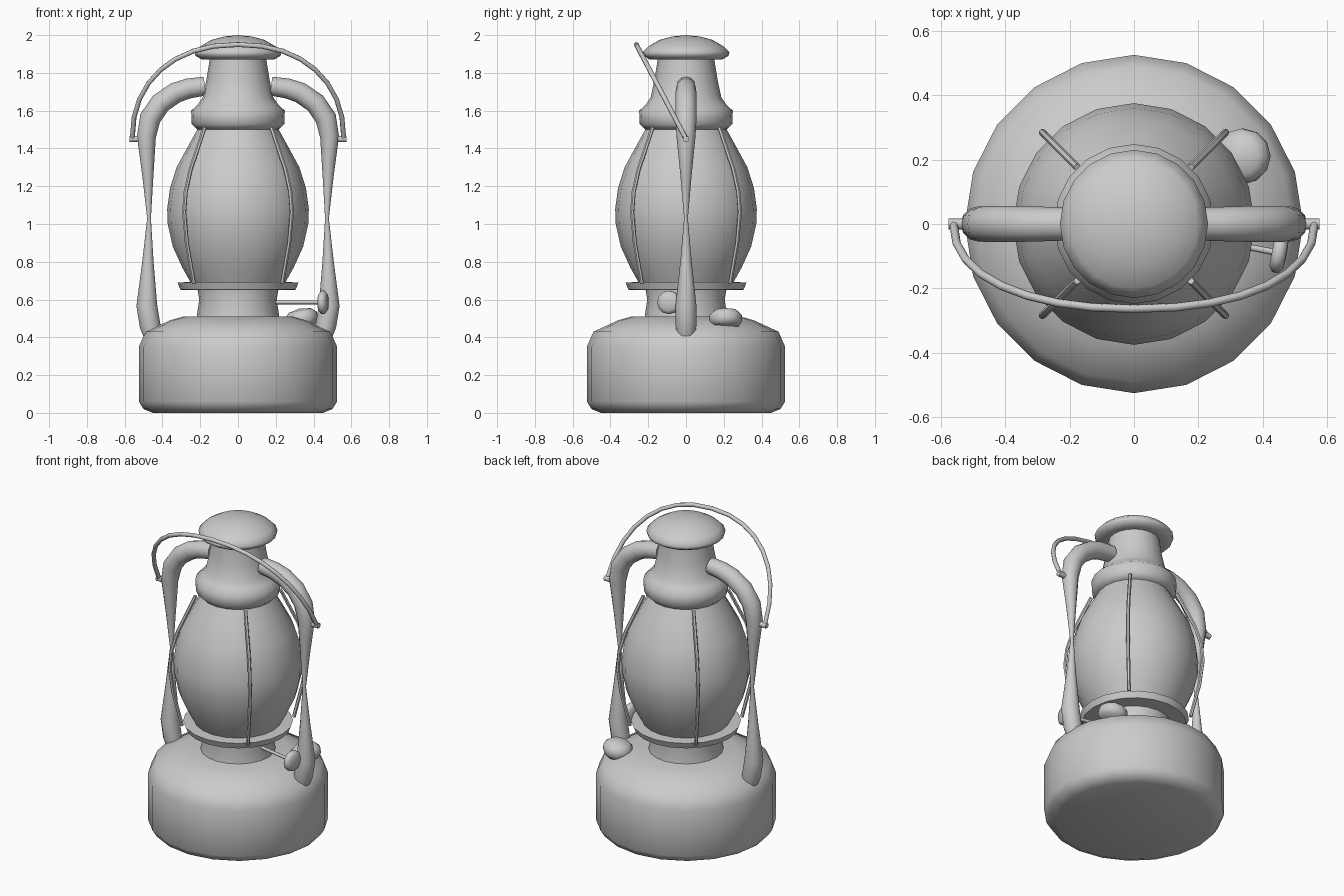
import bpy, bmesh, math
from mathutils import Vector, Matrix

cube = bpy.data.objects.get("Cube")
if cube:
    bpy.data.objects.remove(cube, do_unlink=True)

grey = bpy.data.materials.new("plain_grey")
grey.use_nodes = True
colour = (0.6, 0.6, 0.6, 1)
grey.diffuse_color = colour
grey.node_tree.nodes["Principled BSDF"].inputs["Base Color"].default_value = colour


def activate(obj):
    bpy.ops.object.select_all(action='DESELECT')
    obj.select_set(True)
    bpy.context.view_layer.objects.active = obj


def smooth(obj, angle=50):
    activate(obj)
    bpy.ops.object.shade_smooth_by_angle(angle=math.radians(angle))


def lathe(name, profile, sides=20, matrix=Matrix(), angle=50):
    """Revolve (radius, height) points about the local z axis."""
    bm = bmesh.new()
    verts = [bm.verts.new((r, 0, z)) for r, z in profile]
    edges = [bm.edges.new(pair) for pair in zip(verts, verts[1:])]
    bmesh.ops.spin(bm, geom=verts + edges, cent=(0, 0, 0), axis=(0, 0, 1),
                   angle=math.tau, steps=sides, use_merge=True)
    bmesh.ops.remove_doubles(bm, verts=bm.verts, dist=0.0005)
    bmesh.ops.recalc_face_normals(bm, faces=bm.faces)
    mesh = bpy.data.meshes.new(name)
    bm.to_mesh(mesh)
    bm.free()
    mesh.materials.append(grey)
    obj = bpy.data.objects.new(name, mesh)
    obj.matrix_world = matrix
    bpy.context.collection.objects.link(obj)
    smooth(obj, angle)
    return obj


def tube(name, points, radii, resolution=2):
    """Sweep a round section along points, with a radius at each."""
    curve = bpy.data.curves.new(name, 'CURVE')
    curve.dimensions = '3D'
    curve.bevel_depth = 1
    curve.bevel_resolution = resolution
    curve.use_fill_caps = True
    spline = curve.splines.new('POLY')
    spline.points.add(len(points) - 1)
    for p, co, r in zip(spline.points, points, radii):
        p.co = (*co, 1)
        p.radius = r
    curve.materials.append(grey)
    obj = bpy.data.objects.new(name, curve)
    bpy.context.collection.objects.link(obj)
    activate(obj)
    bpy.ops.object.convert(target='MESH')
    smooth(bpy.context.object)


# Body, from the fuel tank up to the cap
lathe("fuel_tank", [(0, 0), (0.45, 0), (0.5, 0.02), (0.525, 0.06), (0.525, 0.35),
                    (0.49, 0.43), (0.36, 0.49), (0.29, 0.51), (0, 0.515)])
lathe("burner_neck", [(0, 0.5), (0.22, 0.5), (0.205, 0.6), (0.215, 0.66), (0, 0.66)])
lathe("globe_gallery", [(0, 0.65), (0.22, 0.65), (0.305, 0.652), (0.32, 0.69),
                        (0.26, 0.693), (0, 0.69)], angle=40)
lathe("glass_globe", [(0, 0.68), (0.245, 0.68), (0.295, 0.77), (0.345, 0.88),
                      (0.372, 1.0), (0.375, 1.08), (0.36, 1.19), (0.325, 1.3),
                      (0.26, 1.42), (0.21, 1.51), (0, 1.51)])
lathe("chimney", [(0, 1.5), (0.215, 1.5), (0.245, 1.53), (0.248, 1.6), (0.215, 1.63),
                  (0.187, 1.67), (0.168, 1.76), (0.15, 1.87), (0.15, 1.9), (0, 1.9)])
lathe("chimney_cap", [(0, 1.89), (0.14, 1.875), (0.19, 1.87), (0.225, 1.89),
                      (0.23, 1.91), (0.2, 1.94), (0.14, 1.975), (0.07, 1.993), (0, 2.0)],
      angle=80)

# Side air tubes, pinched at mid height
arm = [(0.175, 1.73, 0.05), (0.26, 1.718, 0.053), (0.33, 1.695, 0.055), (0.41, 1.64, 0.056),
       (0.465, 1.56, 0.056), (0.485, 1.46, 0.05), (0.477, 1.25, 0.029), (0.471, 1.03, 0.01),
       (0.477, 0.8, 0.03), (0.483, 0.57, 0.055), (0.465, 0.46, 0.055), (0.45, 0.4, 0.045)]
for side, label in ((1, "left"), (-1, "right")):
    tube(f"{label}_air_tube", [(side * x, 0, z) for x, z, r in arm],
         [r for x, z, r in arm], 4)
    tube(f"{label}_handle_pivot", [(side * 0.53, 0, 1.45), (side * 0.575, 0, 1.45)],
         [0.017] * 2)

# Tilted carrying handle
arc = []
for i in range(17):
    a = math.pi * i / 16
    rise = math.sin(a) ** 0.9
    flat = math.copysign(abs(math.cos(a)) ** 0.9, math.cos(a))
    arc.append((0.56 * flat, -0.263 * rise, 1.45 + 0.5 * rise))
tube("carrying_handle", arc, [0.013] * len(arc))

# Guard wires around the globe
wire = [(0.25, 1.51), (0.355, 1.29), (0.392, 1.17), (0.403, 1.06), (0.383, 0.9), (0.33, 0.685)]
for i in range(4):
    a = math.radians(45 + 90 * i)
    tube(f"guard_wire_{i + 1}", [(r * math.cos(a), r * math.sin(a), z) for r, z in wire],
         [0.011] * len(wire), 1)

# Filler cap on the tank shoulder
lathe("filler_cap", [(0, -0.05), (0.07, -0.05), (0.086, -0.025), (0.086, 0.01),
                     (0.06, 0.035), (0, 0.045)], 12,
      Matrix.Translation((0.335, 0.21, 0.508)) @ Matrix.Rotation(math.radians(-12), 4, 'Y'),
      angle=70)

# Wick adjuster: shaft and round knob
start, end = Vector((0.19, -0.04, 0.585)), Vector((0.45, -0.09, 0.585))
tube("wick_shaft", [start, end], [0.01] * 2)
turn = (end - start).to_track_quat('Z', 'Y').to_matrix().to_4x4()
lathe("wick_knob", [(0, -0.022), (0.045, -0.022), (0.062, -0.01), (0.062, 0.01),
                    (0.045, 0.022), (0, 0.025)], 12, Matrix.Translation(end) @ turn, angle=70)
